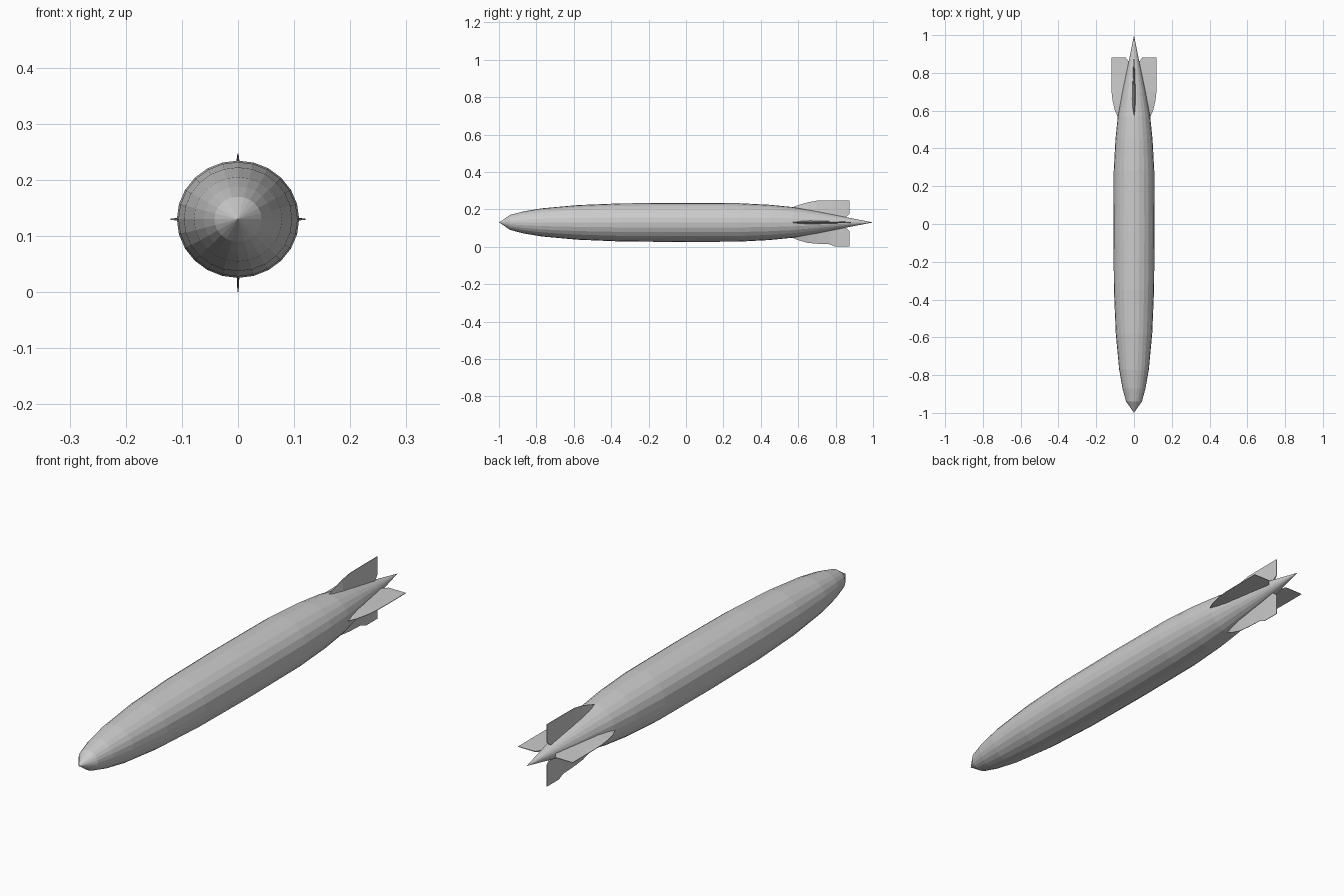
import bpy, bmesh, math

Z0 = 0.13          # height of the hull axis
SIDES = 24
RX, RZ = 0.109, 0.1045

# hull profile: (y, fraction of full radius), nose to tail
PROFILE = [(-0.99, 0.06), (-0.94, 0.385), (-0.87, 0.56), (-0.77, 0.72), (-0.58, 0.885),
           (-0.35, 0.975), (-0.05, 1.0), (0.28, 0.985), (0.45, 0.90), (0.57, 0.785),
           (0.70, 0.57), (0.80, 0.375), (0.88, 0.22)]


def make_object(name, bm):
    bmesh.ops.recalc_face_normals(bm, faces=bm.faces[:])
    mesh = bpy.data.meshes.new(name)
    bm.to_mesh(mesh)
    bm.free()
    obj = bpy.data.objects.new(name, mesh)
    bpy.context.collection.objects.link(obj)
    return obj


def loft(bm, rings):
    for a, b in zip(rings, rings[1:]):
        n = len(a)
        for i in range(n):
            bm.faces.new((a[i], a[(i + 1) % n], b[(i + 1) % n], b[i]))


# hull: faceted body of revolution with pointed ends
bm = bmesh.new()
rings = []
for y, f in PROFILE:
    rings.append([bm.verts.new((RX * f * math.cos(2 * math.pi * i / SIDES), y,
                                Z0 + RZ * f * math.sin(2 * math.pi * i / SIDES)))
                  for i in range(SIDES)])
loft(bm, rings)
for ring, y in ((rings[0], -1.0), (rings[-1], 1.0)):
    tip = bm.verts.new((0, y, Z0))
    for i in range(SIDES):
        bm.faces.new((ring[i], ring[(i + 1) % SIDES], tip))
make_object("hull", bm)


def fin(name, stations, angle):
    """Stations: (y, root radius, tip radius, root half thickness)."""
    bm = bmesh.new()
    c, s = math.cos(angle), math.sin(angle)

    def point(y, r, t):
        return bm.verts.new((r * c - t * s, y, Z0 + r * s + t * c))

    rings = [[point(y, r0, t), point(y, r1, 0.001), point(y, r1, -0.001), point(y, r0, -t)]
             for y, r0, r1, t in stations]
    loft(bm, rings)
    bm.faces.new(rings[0])
    bm.faces.new(rings[-1])
    return make_object(name, bm)


# fin outlines: side fins, upper fin, lower fin with its stepped edge
side = [(0.56, 0.06, 0.083, 0.002), (0.60, 0.055, 0.101, 0.010), (0.65, 0.05, 0.113, 0.012),
        (0.70, 0.045, 0.119, 0.010), (0.78, 0.035, 0.120, 0.006), (0.845, 0.02, 0.120, 0.004),
        (0.865, 0.032, 0.120, 0.003), (0.882, 0.045, 0.120, 0.0015)]
upper = [(0.56, 0.06, 0.078, 0.002), (0.60, 0.055, 0.092, 0.010), (0.65, 0.05, 0.107, 0.012),
         (0.70, 0.045, 0.116, 0.010), (0.78, 0.035, 0.117, 0.006), (0.84, 0.02, 0.117, 0.004),
         (0.86, 0.033, 0.117, 0.003), (0.873, 0.045, 0.117, 0.0015)]
lower = [(0.56, 0.06, 0.078, 0.002), (0.60, 0.055, 0.095, 0.010), (0.65, 0.05, 0.109, 0.012),
         (0.70, 0.045, 0.114, 0.010), (0.77, 0.035, 0.117, 0.006), (0.80, 0.03, 0.130, 0.005),
         (0.84, 0.02, 0.130, 0.004), (0.86, 0.033, 0.130, 0.003), (0.873, 0.045, 0.130, 0.0015)]
fin("right_fin", side, 0)
fin("left_fin", side, math.pi)
fin("upper_fin", upper, math.pi / 2)
fin("lower_fin", lower, -math.pi / 2)
